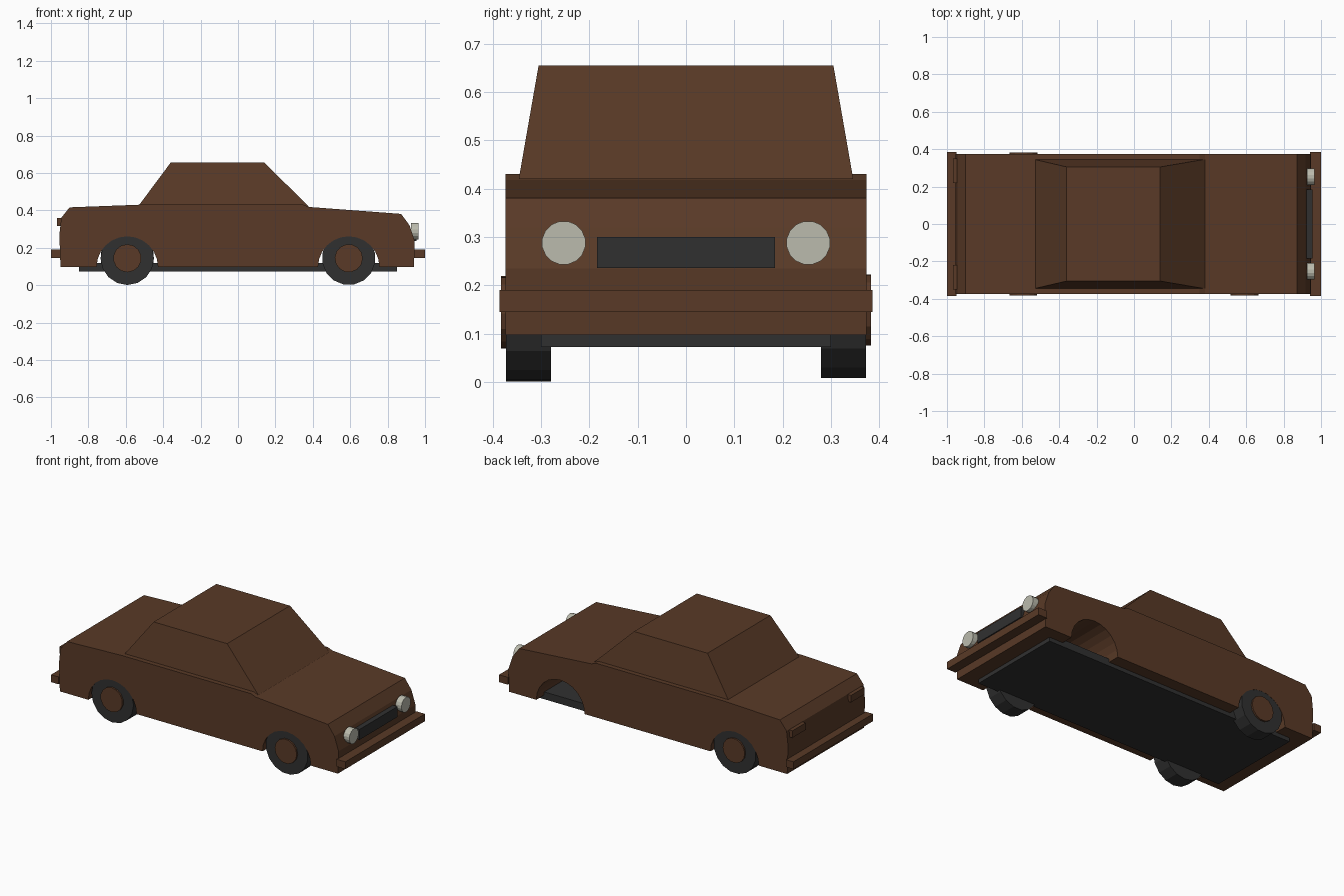
import bpy, bmesh, math
from mathutils import Matrix, Vector

cube = bpy.data.objects.get("Cube")
if cube:
    bpy.data.objects.remove(cube, do_unlink=True)


def material(name, rgb):
    m = bpy.data.materials.new(name)
    m.use_nodes = True
    m.diffuse_color = (*rgb, 1)
    m.node_tree.nodes["Principled BSDF"].inputs["Base Color"].default_value = (*rgb, 1)
    return m


brown = material("brown paint", (0.1, 0.042, 0.02))
dark = material("dark rubber", (0.03, 0.03, 0.03))
lamp = material("lamp glass", (0.5, 0.5, 0.42))


def finish(name, bm, mat):
    bmesh.ops.recalc_face_normals(bm, faces=bm.faces)
    mesh = bpy.data.meshes.new(name)
    bm.to_mesh(mesh)
    bm.free()
    mesh.materials.append(mat)
    obj = bpy.data.objects.new(name, mesh)
    bpy.context.collection.objects.link(obj)
    return obj


def box(name, mat, x, y, z):
    bm = bmesh.new()
    bmesh.ops.create_cube(bm, size=1)
    for v in bm.verts:
        v.co = Vector([(a + b) / 2 + c * (b - a) for c, (a, b) in zip(v.co, (x, y, z))])
    return finish(name, bm, mat)


def disc(name, mat, center, radius, depth, axis, sides, turn=0):
    bm = bmesh.new()
    bmesh.ops.create_cone(bm, cap_ends=True, segments=sides, radius1=radius,
                          radius2=radius, depth=depth)
    tilt = Matrix.Rotation(math.pi / 2, 4, "X" if axis == "Y" else "Y")
    spin = Matrix.Rotation(turn, 4, "Z")
    bmesh.ops.transform(bm, matrix=Matrix.Translation(center) @ tilt @ spin, verts=bm.verts)
    return finish(name, bm, mat)


AXLE = 0.592
HALF = 0.3735
BASE = 0.097


# Body: side profile with wheel arches, extruded across the width
def arch(x, r=0.164, steps=12):
    return [(x - r * math.cos(math.pi * i / steps), BASE + r * math.sin(math.pi * i / steps))
            for i in range(steps + 1)]


profile = [(-0.949, BASE)] + arch(-AXLE) + arch(AXLE) + [
    (0.94, BASE), (0.945, 0.235), (0.917, 0.32), (0.872, 0.381), (0.38, 0.418),
    (0.35, 0.43), (-0.53, 0.43), (-0.9, 0.416), (-0.945, 0.36), (-0.955, 0.27)]
bm = bmesh.new()
side = bm.faces.new([bm.verts.new((x, -HALF, z)) for x, z in profile])
new = bmesh.ops.extrude_face_region(bm, geom=[side])["geom"]
bmesh.ops.translate(bm, vec=(0, 2 * HALF, 0),
                    verts=[g for g in new if isinstance(g, bmesh.types.BMVert)])
finish("body", bm, brown)

# Cabin: tapered block
bm = bmesh.new()
bmesh.ops.create_cube(bm, size=2)
for v in bm.verts:
    top = v.co.z > 0
    front = v.co.x > 0
    v.co = ((0.14 if front else -0.36) if top else (0.38 if front else -0.535),
            v.co.y * (0.305 if top else 0.346), 0.655 if top else 0.42)
finish("cabin", bm, brown)

# Underside and front grille
box("chassis_plate", dark, (-0.85, 0.85), (-0.3, 0.3), (0.073, 0.118))
box("grille", dark, (0.91, 0.955), (-0.184, 0.184), (0.236, 0.3))

# Bumpers
box("front_bumper", brown, (0.94, 1.0), (-0.386, 0.386), (0.145, 0.19))
box("rear_bumper", brown, (-1.0, -0.95), (-0.386, 0.386), (0.145, 0.19))

# Headlights and tail lights
for label, s in (("left", 1), ("right", -1)):
    disc(label + "_headlight", lamp, (0.945, s * 0.253, 0.288), 0.0455, 0.04, "X", 16,
         math.pi / 16)
    y = sorted((s * 0.22, s * 0.35))
    box(label + "_tail_light", brown, (-0.968, -0.94), y, (0.315, 0.358))

# Wheels with hubs; the front left corner is empty
for label, x, s, turn in (("front_right", AXLE, -1, math.pi / 16),
                          ("rear_right", -AXLE, -1, 0),
                          ("rear_left", -AXLE, 1, math.pi / 16)):
    z = 0.144 if s < 0 else 0.149
    disc(label + "_wheel", dark, (x, s * 0.326, z), 0.143, 0.093, "Y", 16, turn)
    disc(label + "_hub", brown, (x, s * 0.355, z), 0.075, 0.055, "Y", 14, turn)
